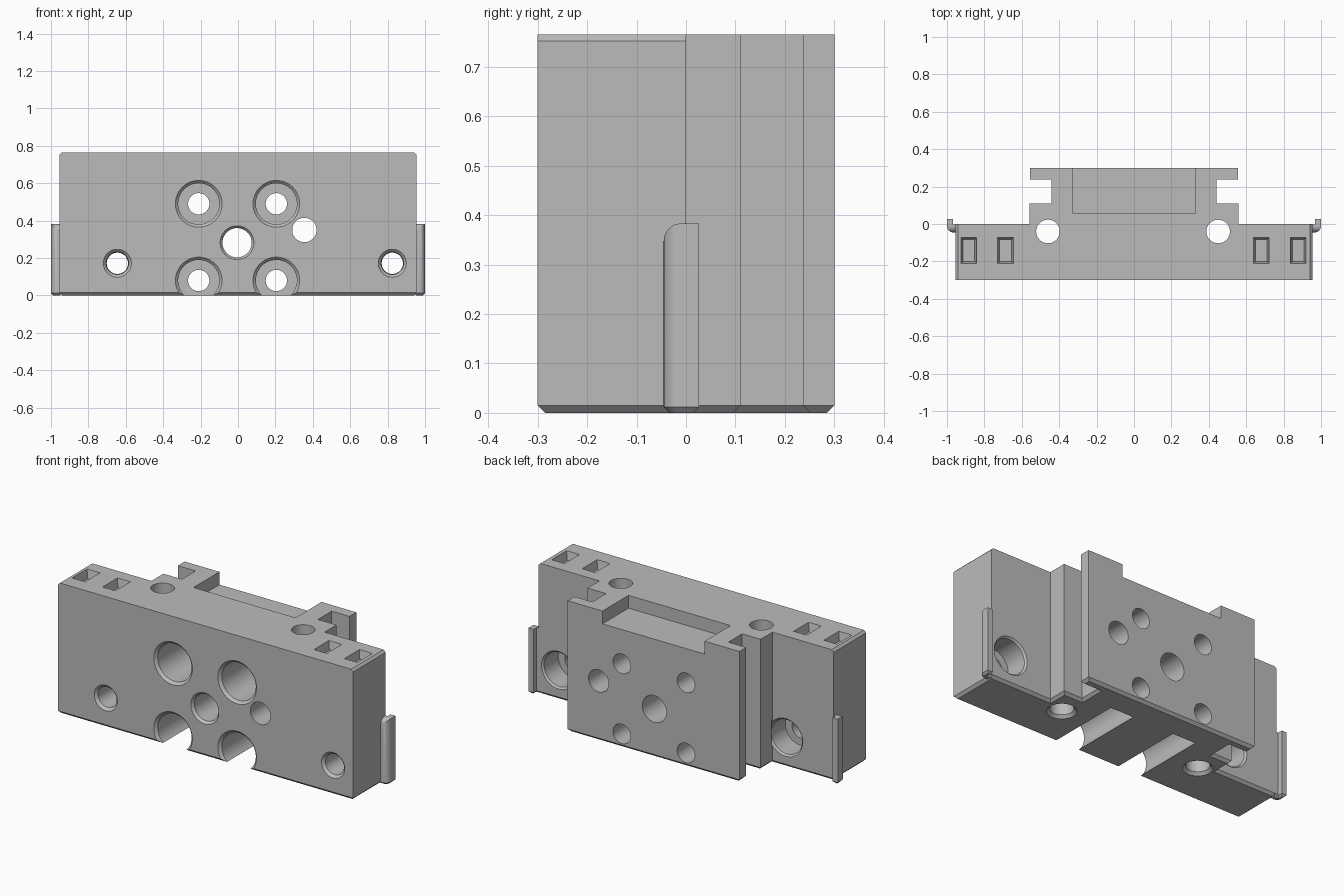
import bpy, bmesh, math
from mathutils import Matrix, Vector

old = bpy.data.objects.get("Cube")
if old:
    bpy.data.objects.remove(old, do_unlink=True)

grey = bpy.data.materials.new("plain_grey")
grey.use_nodes = True
grey.diffuse_color = (0.5, 0.5, 0.5, 1)
grey.node_tree.nodes["Principled BSDF"].inputs["Base Color"].default_value = (0.5, 0.5, 0.5, 1)

H = 0.765
CH = 0.015


def finish(bm, name):
    bmesh.ops.recalc_face_normals(bm, faces=bm.faces)
    mesh = bpy.data.meshes.new(name)
    bm.to_mesh(mesh)
    bm.free()
    mesh.materials.append(grey)
    ob = bpy.data.objects.new(name, mesh)
    bpy.context.collection.objects.link(ob)
    return ob


def prism_bm(points, z0, z1, chamfer=0):
    """Extruded outline, with an optional chamfer below it."""
    bm = bmesh.new()
    base = bm.faces.new([bm.verts.new((x, y, z0 + chamfer)) for x, y in points])
    out = bmesh.ops.extrude_face_region(bm, geom=[base], use_keep_orig=True)
    top = [v for v in out["geom"] if isinstance(v, bmesh.types.BMVert)]
    bmesh.ops.translate(bm, verts=top, vec=(0, 0, z1 - z0 - chamfer))
    bmesh.ops.recalc_face_normals(bm, faces=bm.faces)
    if chamfer:
        low = [f for f in bm.faces if f.normal.z < -0.9]
        bmesh.ops.inset_region(bm, faces=low, thickness=chamfer, depth=chamfer,
                               use_even_offset=True)
    return bm


def bore(profile, matrix, sides=48):
    """Stepped round cutter from (radius, depth) pairs along local z."""
    bm = bmesh.new()
    rings = []
    for r, d in profile:
        rings.append([bm.verts.new((r * math.cos(a), r * math.sin(a), d))
                      for a in (math.tau * i / sides for i in range(sides))])
    for a, b in zip(rings, rings[1:]):
        for i in range(sides):
            j = (i + 1) % sides
            bm.faces.new((a[i], a[j], b[j], b[i]))
    bm.faces.new(rings[0])
    bm.faces.new(rings[-1])
    bm.transform(matrix)
    return finish(bm, "cutter")


def box(x0, x1, y0, y1, z0, z1, taper=0):
    """Box whose lower end may be narrowed."""
    bm = prism_bm([(x0, y0), (x1, y0), (x1, y1), (x0, y1)], z0, z1)
    for v in bm.verts:
        if v.co.z < (z0 + z1) / 2:
            v.co.x += taper if v.co.x < (x0 + x1) / 2 else -taper
            v.co.y += taper if v.co.y < (y0 + y1) / 2 else -taper
    return bm


def combine(target, tool, operation="DIFFERENCE"):
    mod = target.modifiers.new("cut", "BOOLEAN")
    mod.operation = operation
    mod.solver = "EXACT"
    mod.object = tool
    bpy.context.view_layer.objects.active = target
    bpy.ops.object.modifier_apply(modifier=mod.name)
    bpy.data.objects.remove(tool, do_unlink=True)


def front(x, z):
    """Local z becomes +y, measured from the world origin."""
    return Matrix.Translation((x, 0, z)) @ Matrix.Rotation(-math.pi / 2, 4, "X")


# Block with a stepped neck and rear flange
half = [(0.955, -0.3), (0.955, 0), (0.56, 0), (0.56, 0.11), (0.44, 0.11),
        (0.44, 0.237), (0.555, 0.237), (0.555, 0.3)]
bm = prism_bm(half + [(-x, y) for x, y in reversed(half)], 0, H, CH)
ends = [e for e in bm.edges if all(abs(v.co.x) > 0.95 and v.co.z > H - 0.01 for v in e.verts)
        and abs(e.verts[0].co.x - e.verts[1].co.x) < 0.01]
bmesh.ops.bevel(bm, geom=ends, offset=0.013, segments=1, affect="EDGES")
block = finish(bm, "valve_block")

# Counterbored holes and plain bores through the front
for x in (-0.21, 0.205):
    for z in (0.08, 0.49):
        combine(block, bore([(0.14, -0.315), (0.11, -0.285), (0.11, 0.15),
                             (0.057, 0.15), (0.057, 0.32)], front(x, z)))
combine(block, bore([(0.103, -0.315), (0.078, -0.285), (0.078, 0.32)], front(-0.005, 0.282)))
combine(block, bore([(0.065, -0.32), (0.065, 0.32)], front(0.355, 0.35)))

# Mounting holes, wider at the back
for x in (-0.645, 0.825):
    combine(block, bore([(0.09, -0.315), (0.06, -0.285), (0.057, -0.14), (0.1, -0.14),
                         (0.1, -0.01), (0.12, 0.01)], front(x, 0.172)))

# Vertical bores
for x in (-0.46, 0.45):
    combine(block, bore([(0.09, -0.012), (0.063, 0.016), (0.063, 0.8)],
                        Matrix.Translation((x, -0.04, 0))))

# Top windows and rear pocket
for x in (-0.883, -0.687, 0.681, 0.878):
    combine(block, finish(box(x - 0.043, x + 0.043, -0.212, -0.072, H - 0.05, H + 0.005, 0.012),
                          "cutter"))
combine(block, finish(box(-0.33, 0.33, 0.06, 0.32, H - 0.075, H + 0.02), "cutter"))

# Diagonal groove with rounded floor, running from a bore to the top edge
W = 0.064
slope = math.radians(51)
lean = Matrix.Translation((0.355, 0, 0.35)) @ Matrix.Rotation(-slope, 4, "Y")
section = [(W, -0.32), (W, -0.255)]
section += [(s * (W - 0.03 + 0.03 * math.cos(a)), -0.255 + 0.03 * math.sin(a))
            for s, angles in ((1, (0.4, 0.8, 1.2, 1.57)), (-1, (1.57, 1.2, 0.8, 0.4)))
            for a in angles]
section += [(-W, -0.255), (-W, -0.32)]
bm = prism_bm(section, 0, 0.65)
# local x (across) -> z, local z (along) -> x
bm.transform(lean @ Matrix(((0, 0, 1, 0), (0, 1, 0, 0), (1, 0, 0, 0), (0, 0, 0, 1))))
combine(block, finish(bm, "cutter"))

# Retaining tab inside the groove
bm = box(0.25, 0.355, -0.3, -0.22, -W - 0.005, 0.0)
bm.transform(lean)
groove_tab = finish(bm, "groove_tab")

# Hooked side clips
parts = [block, groove_tab]
R = 0.035
arc = [(math.sin(math.pi / 2 * i / 8), math.cos(math.pi / 2 * i / 8)) for i in range(9)]
for side, name in ((1, "left_clip"), (-1, "right_clip")):
    outline = [(0.94, -0.045)] + [(0.965 + R * s, -0.01 - R * c) for s, c in arc]
    outline += [(1.0, 0.026), (0.967, 0.026), (0.967, -0.002), (0.94, -0.002)]
    clip = finish(prism_bm([(side * x, y) for x, y in outline], 0, 0.383, 0.012), name)
    # side silhouette with a rounded shoulder, turned so its depth runs along x
    shape = [(-0.05, -0.01), (0.05, -0.01), (0.05, 0.383)]
    shape += [(-0.01 - R * s, 0.348 + R * c) for s, c in arc] + [(-0.045, 0.3), (-0.05, 0.3)]
    bm = prism_bm(shape, -1.1, 1.1)
    bm.transform(Matrix(((0, 0, 1, 0), (1, 0, 0, 0), (0, 1, 0, 0), (0, 0, 0, 1))))
    combine(clip, finish(bm, "cutter"), "INTERSECT")
    parts.append(clip)

# Smooth bores, crisp edges
for ob in parts:
    bpy.ops.object.select_all(action="DESELECT")
    ob.select_set(True)
    bpy.context.view_layer.objects.active = ob
    bpy.ops.object.shade_smooth_by_angle(angle=math.radians(28))
